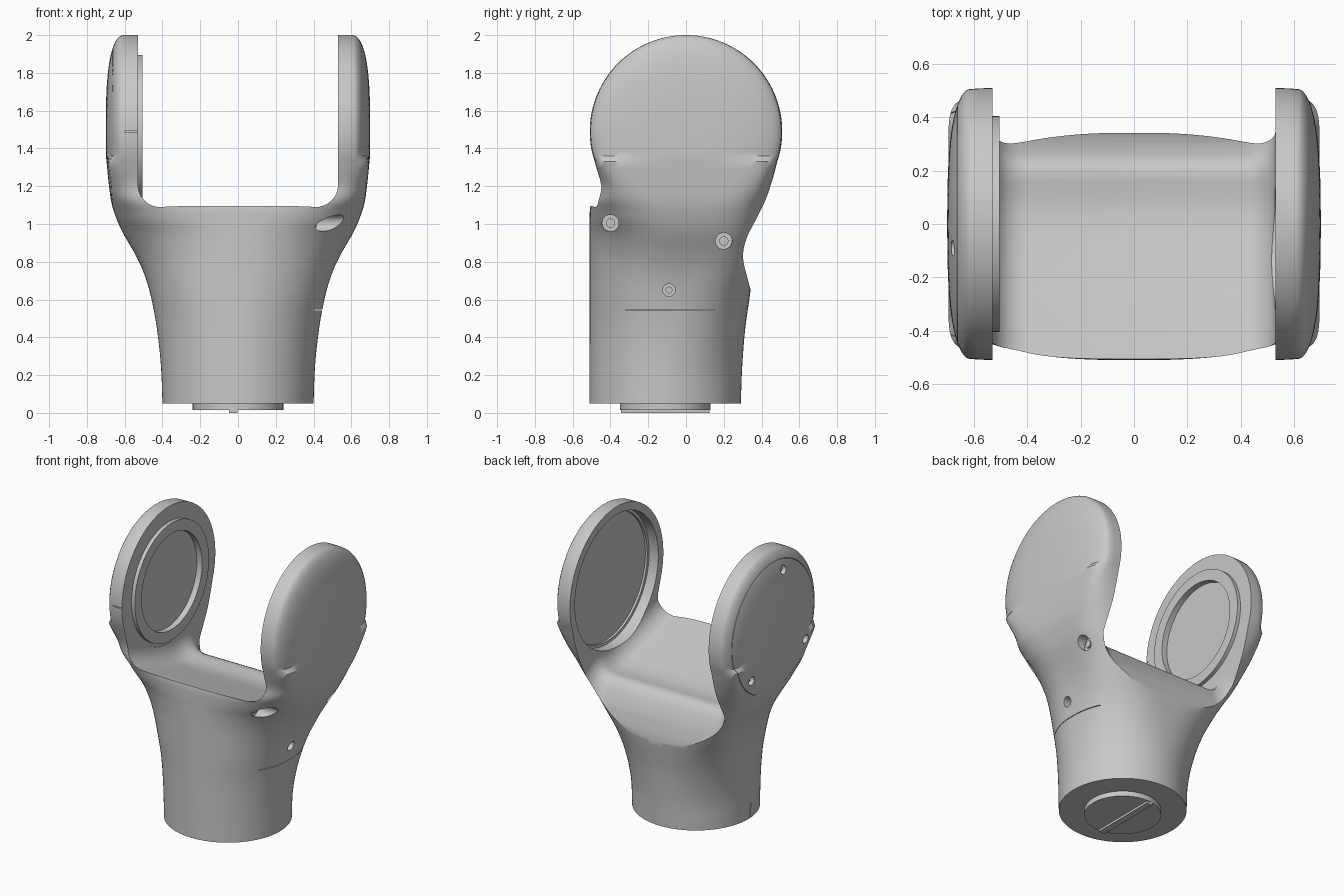
import bpy, bmesh, math
from mathutils import Vector, Matrix

if "Cube" in bpy.data.objects:
    bpy.data.objects.remove(bpy.data.objects["Cube"])

grey = bpy.data.materials.new("plain_grey")
grey.use_nodes = True
COLOUR = (0.58, 0.58, 0.58, 1)
grey.diffuse_color = COLOUR
grey.node_tree.nodes["Principled BSDF"].inputs["Base Color"].default_value = COLOUR

HUB_Z, HUB_R = 1.49, 0.51      # round ends of the fork
BASE_Y, INNER = -0.11, 0.53    # stem centre, inner faces of the arms


def finish(name, bm):
    bmesh.ops.recalc_face_normals(bm, faces=bm.faces)
    mesh = bpy.data.meshes.new(name)
    bm.to_mesh(mesh)
    bm.free()
    mesh.materials.append(grey)
    ob = bpy.data.objects.new(name, mesh)
    bpy.context.collection.objects.link(ob)
    return ob


def loft(name, rings, closed=False):
    """Skin a row of rings; closed joins the last ring to the first."""
    bm = bmesh.new()
    rows = [[bm.verts.new(p) for p in ring] for ring in rings]
    n = len(rows[0])
    pairs = list(zip(rows, rows[1:]))
    if closed:
        pairs.append((rows[-1], rows[0]))
    else:
        bm.faces.new(rows[0])
        bm.faces.new(rows[-1])
    for a, b in pairs:
        for i in range(n):
            j = (i + 1) % n
            bm.faces.new((a[i], a[j], b[j], b[i]))
    return finish(name, bm)


def disc(name, x0, x1, r, y=0, z=HUB_Z, inner=0, sides=72):
    """Cylinder or tube lying along x."""
    def ring(x, rad):
        return [(x, y + rad * math.cos(t * math.tau / sides),
                 z + rad * math.sin(t * math.tau / sides)) for t in range(sides)]
    rings = [ring(x0, r), ring(x1, r)]
    if inner:
        rings += [ring(x1, inner), ring(x0, inner)]
    return loft(name, rings, closed=inner > 0)


def box(name, centre, size):
    bm = bmesh.new()
    bmesh.ops.create_cube(bm, size=1, matrix=Matrix.Translation(centre) @ Matrix.Diagonal((*size, 1)))
    return finish(name, bm)


def activate(ob):
    bpy.ops.object.select_all(action='DESELECT')
    ob.select_set(True)
    bpy.context.view_layer.objects.active = ob


def smooth(ob):
    activate(ob)
    bpy.ops.object.shade_smooth_by_angle(angle=math.radians(32))


def cut(ob, tool):
    activate(ob)
    mod = ob.modifiers.new("cut", 'BOOLEAN')
    mod.operation, mod.solver, mod.object = 'DIFFERENCE', 'EXACT', tool
    bpy.ops.object.modifier_apply(modifier=mod.name)
    bpy.data.objects.remove(tool)


# Stem and shoulders: height, half width, front, back, squareness of front and back
keys = [Vector(k) for k in (
    (0.05, 0.400, -0.51, 0.290, 2.0, 2.0), (0.25, 0.408, -0.51, 0.298, 2.0, 2.0),
    (0.45, 0.430, -0.51, 0.314, 2.0, 2.3), (0.62, 0.462, -0.51, 0.338, 2.1, 2.9),
    (0.75, 0.502, -0.51, 0.352, 2.1, 4.0), (0.85, 0.550, -0.51, 0.362, 2.1, 4.8),
    (0.95, 0.608, -0.51, 0.390, 2.3, 4.9), (1.02, 0.640, -0.51, 0.412, 2.8, 5.0),
    (1.10, 0.667, -0.505, 0.436, 3.7, 5.5), (1.20, 0.683, -0.46, 0.455, 7.0, 8.0),
    (1.33, 0.696, -0.484, 0.484, 13, 13))]


def spline(pts, steps):
    out = []
    for i in range(len(pts) - 1):
        p0, p1 = pts[max(i - 1, 0)], pts[i]
        p2, p3 = pts[i + 1], pts[min(i + 2, len(pts) - 1)]
        # tangents scaled to the uneven spacing in height
        d = p2[0] - p1[0]
        m1 = (p2 - p0) * (d / (p2[0] - p0[0]))
        m2 = (p3 - p1) * (d / (p3[0] - p1[0]))
        for s in range(steps):
            t = s / steps
            out.append(p1 * (2*t**3 - 3*t**2 + 1) + m1 * (t**3 - 2*t**2 + t)
                       + p2 * (3*t**2 - 2*t**3) + m2 * (t**3 - t**2))
    return out + [pts[-1]]


def section(z, w, front, back, n_front, n_back, sides=176):
    mid, half, pts = (front + back) / 2, (back - front) / 2, []
    for i in range(sides):
        a = (i + 0.5) * math.tau / sides
        c, s = math.cos(a), math.sin(a)
        n = n_back if s > 0 else n_front
        k = (abs(c) ** n + abs(s) ** n) ** (-1 / n)
        pts.append((w * c * k, mid + half * s * k, z))
    return pts


def arm_section(z):
    """Slice through the round arm ends, domed towards the rim."""
    h = math.sqrt(HUB_R ** 2 - (z - HUB_Z) ** 2)
    pts = []
    for x, y, _ in section(z, 0.70, -h, h, 16, 16):
        t = min(math.hypot(y, z - HUB_Z) / HUB_R, 1)
        dome = 0.598 + 0.102 * (1 - t ** 2.8) ** 0.4
        pts.append((max(-dome, min(dome, x)), y, z))
    return pts


rings = [section(*k) for k in spline(keys, 4)]
START, END, STEPS = -0.26, math.pi / 2 - 0.02, 36
for i in range(STEPS + 1):
    angle = START + (END - START) * i / STEPS
    rings.append(arm_section(HUB_Z + HUB_R * math.sin(angle)))
body = loft("fork_body", rings)

# Saddle between the arms: front lip, shallow groove, ridge, steep back;
# the fillet pushes the profile out along its normals towards each arm
saddle = [Vector(p) for p in (
    (-0.8, 1.095), (-0.5, 1.095), (-0.45, 1.082), (-0.25, 1.02), (-0.05, 0.957), (0.03, 0.937),
    (0.1, 0.932), (0.16, 0.94), (0.2, 0.942), (0.23, 0.927), (0.26, 0.89), (0.305, 0.79),
    (0.345, 0.64), (0.42, 0.37), (0.9, 0.37))]
FILLET = 0.125


def saddle_ring(x, lift):
    ring = []
    for i, p in enumerate(saddle):
        t = (saddle[min(i + 1, len(saddle) - 1)] - saddle[max(i - 1, 0)]).normalized()
        ring.append((x, p.x - t.y * lift, p.y + t.x * lift))
    return ring + [(x, 1.1, 2.3), (x, -0.8, 2.3)]


stations = [(INNER - FILLET + FILLET * math.sin(i * math.pi / 16),
             FILLET * (1 - math.cos(i * math.pi / 16))) for i in range(9)]
stations = [(-x, lift) for x, lift in reversed(stations)] + stations
cut(body, loft("saddle_cutter", [saddle_ring(x, lift) for x, lift in stations]))

# Recesses inside the arms and the seam of the right cover
cut(body, disc("left_recess", 0.49, 0.60, 0.455))
cut(body, disc("left_recess_step", 0.59, 0.615, 0.435))
cut(body, disc("right_clearance", -INNER, -0.46, 0.43))
cut(body, disc("right_recess", -0.545, -0.45, 0.33))
cut(body, disc("cover_seam", -0.75, -0.655, 0.446, inner=0.443))

# Screw holes in the cover
for angle in (104, 212, 314):
    a = math.radians(angle)
    y, z = 0.375 * math.cos(a), HUB_Z + 0.375 * math.sin(a)
    cut(body, disc("screw_hole", -0.75, -0.64, 0.03, y, z, sides=24))
    smooth(disc("cover_screw", -0.66, -0.63, 0.018, y, z, sides=24))

# Bolt holes in the left flank, each with a bolt at the bottom
for x, y, z, r in ((0.405, -0.40, 1.005, 0.044), (0.535, 0.20, 0.91, 0.044), (0.40, -0.09, 0.65, 0.033)):
    cut(body, disc("bolt_hole", x, 0.9, r, y, z, sides=32))
    smooth(disc("flank_bolt", x - 0.005, x + 0.01, r * 0.55, y, z, sides=24))

# Thin slits: flank, right rim and stem foot
cut(body, box("flank_slit", (0.52, -0.085, 0.545), (0.3, 0.47, 0.004)))
cut(body, box("rim_slit", (-0.56, -0.52, HUB_Z), (0.08, 0.05, 0.006)))
cut(body, box("foot_slit", (-0.41, -0.13, 0.1), (0.05, 0.006, 0.11)))
smooth(body)

# Raised bearing ring on the right arm
smooth(disc("bearing_ring", -INNER - 0.01, -0.505, 0.405, inner=0.33))

# Foot plug with its key ridge
bm = bmesh.new()
bmesh.ops.create_cone(bm, cap_ends=True, segments=64, radius1=0.24, radius2=0.24, depth=0.045,
                      matrix=Matrix.Translation((0, BASE_Y, 0.0375)))
smooth(finish("foot_plug", bm))
box("foot_key", (-0.025, BASE_Y, 0.01), (0.045, 0.47, 0.02))
